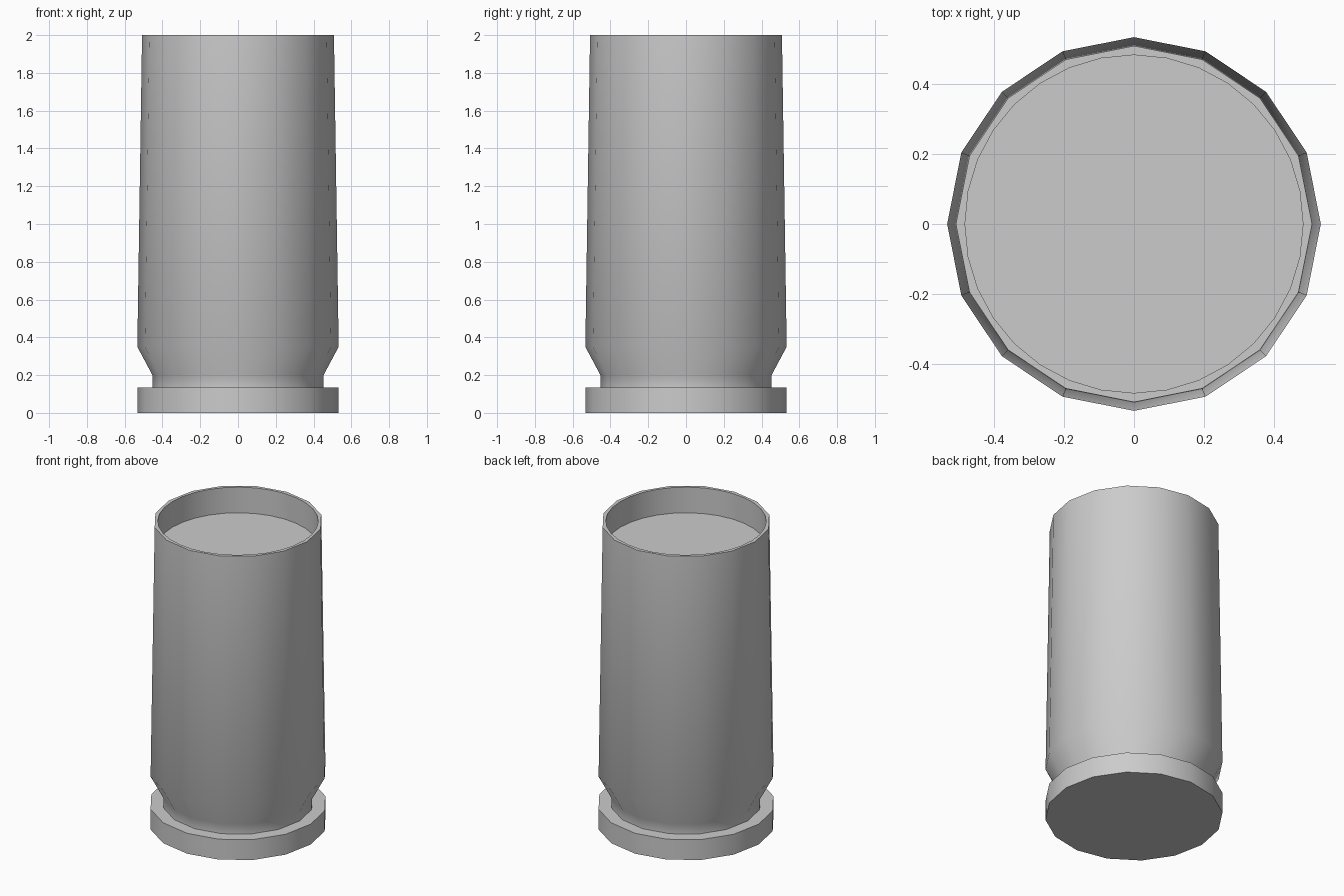
import bpy
import bmesh
from math import cos, sin, pi, radians

cube = bpy.data.objects.get("Cube")
if cube:
    bpy.data.objects.remove(cube, do_unlink=True)

metal = bpy.data.materials.new("plain grey metal")
metal.use_nodes = True
grey = (0.6, 0.6, 0.6, 1)
metal.diffuse_color = grey
metal.node_tree.nodes["Principled BSDF"].inputs["Base Color"].default_value = grey

OUTER_SIDES, INNER_SIDES = 16, 32


def add_ring(bm, radius, z, sides):
    turn = 2 * pi / sides
    return [bm.verts.new((radius * cos(i * turn), radius * sin(i * turn), z))
            for i in range(sides)]


def bridge(bm, low, high):
    n = len(low)
    for i in range(n):
        j = (i + 1) % n
        bm.faces.new((low[i], low[j], high[j], high[i]))


bm = bmesh.new()

# Outside wall: base flange, extractor groove, bevel and tapering body
profile = [(0.533, 0), (0.533, 0.135), (0.453, 0.135),
           (0.453, 0.2), (0.533, 0.35), (0.508, 2)]
rings = [add_ring(bm, r, z, OUTER_SIDES) for r, z in profile]
for low, high in zip(rings, rings[1:]):
    bridge(bm, low, high)
bm.faces.new(list(reversed(rings[0])))

# Shallow round mouth with a flat floor
mouth = add_ring(bm, 0.482, 2, INNER_SIDES)
floor = add_ring(bm, 0.482, 1.83, INNER_SIDES)
bridge(bm, mouth, floor)
bm.faces.new(floor)

# Flat rim joining the faceted outside to the rounder mouth
rim, ratio = rings[-1], INNER_SIDES // OUTER_SIDES
for i in range(OUTER_SIDES):
    a, b = rim[i], rim[(i + 1) % OUTER_SIDES]
    inner = [mouth[(i * ratio + k) % INNER_SIDES] for k in range(ratio + 1)]
    bm.faces.new([a, b] + inner[::-1])

bmesh.ops.recalc_face_normals(bm, faces=bm.faces[:])
mesh = bpy.data.meshes.new("cartridge_case")
bm.to_mesh(mesh)
bm.free()
mesh.materials.append(metal)

case = bpy.data.objects.new("cartridge_case", mesh)
bpy.context.collection.objects.link(case)
bpy.ops.object.select_all(action='DESELECT')
case.select_set(True)
bpy.context.view_layer.objects.active = case
bpy.ops.object.shade_smooth_by_angle(angle=radians(30))
